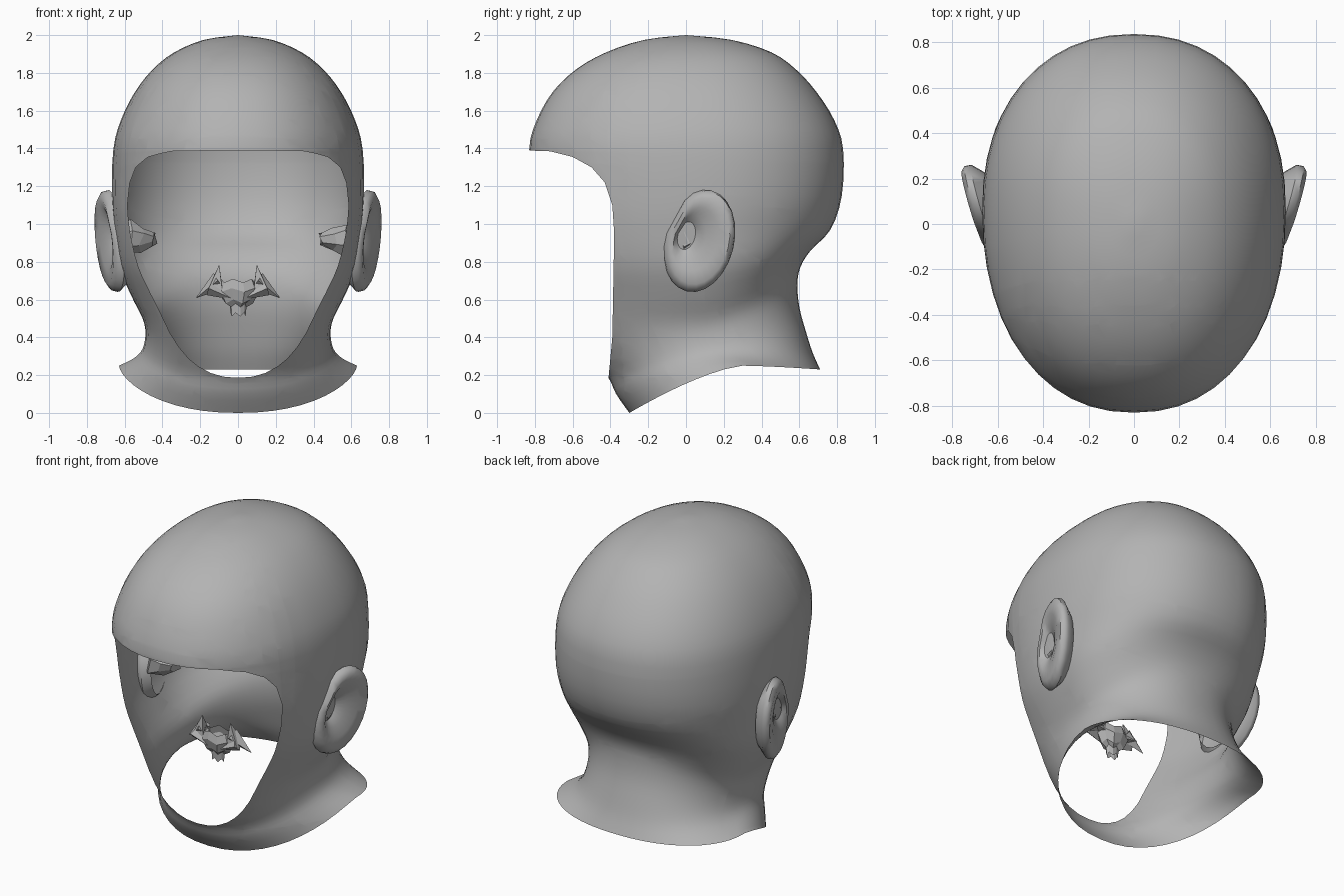
import bpy
import bmesh
import math
import random
from mathutils import Vector

random.seed(4)
if "Cube" in bpy.data.objects:
    bpy.data.objects.remove(bpy.data.objects["Cube"], do_unlink=True)

grey = bpy.data.materials.new("plain grey")
grey.use_nodes = True
colour = (0.45, 0.45, 0.45, 1)
grey.diffuse_color = colour
grey.node_tree.nodes["Principled BSDF"].inputs["Base Color"].default_value = colour


def finish(name, bm, smooth_angle=None):
    """Turn a bmesh into a named object, smooth shaded if an angle is given."""
    mesh = bpy.data.meshes.new(name)
    bm.to_mesh(mesh)
    bm.free()
    mesh.materials.append(grey)
    obj = bpy.data.objects.new(name, mesh)
    bpy.context.collection.objects.link(obj)
    if smooth_angle:
        bpy.ops.object.select_all(action="DESELECT")
        obj.select_set(True)
        bpy.context.view_layer.objects.active = obj
        bpy.ops.object.shade_smooth_by_angle(angle=math.radians(smooth_angle))
    return obj


def loft(bm, rings):
    """Join closed rings of points with quads."""
    rows = [[bm.verts.new(p) for p in ring] for ring in rings]
    count = len(rows[0])
    for low, high in zip(rows, rows[1:]):
        for i in range(count):
            j = (i + 1) % count
            bm.faces.new((low[i], low[j], high[j], high[i]))
    bmesh.ops.remove_doubles(bm, verts=bm.verts[:], dist=0.0005)


def catmull(a, b, c, d, t):
    return [0.5 * (2 * q + (r - p) * t + (2 * p - 5 * q + 4 * r - s) * t * t
                   + (3 * q - p - 3 * r + s) * t ** 3)
            for p, q, r, s in zip(a, b, c, d)]


def head_ring(row, count=48, power=2.2):
    """Tilted oval through a front, a side and a back point."""
    z_front, z_side, z_back, y_front, y_side, y_back, half_width = row
    points = []
    for i in range(count):
        angle = math.tau * i / count
        s, c = math.sin(angle), math.cos(angle)
        reach = abs(c) ** (2 / power)
        x = math.copysign(abs(s) ** (2 / power), s) * half_width
        y_end, z_end = (y_front, z_front) if c > 0 else (y_back, z_back)
        points.append((x, y_side + (y_end - y_side) * reach,
                       z_side + (z_end - z_side) * reach ** 1.4))
    return points


# Collar, neck and jaw: front, side, back heights, then front, side, back depths, half width
sections = [
    (0, .25, .23, -.3, .3, .71, .63),
    (.1, .29, .32, -.37, .2, .67, .55),
    (.185, .34, .43, -.41, .15, .635, .505),
    (.3, .42, .56, -.5, .12, .6, .49),
    (.45, .5, .68, -.6, .1, .59, .505),
    (.62, .62, .77, -.66, .1, .605, .565),
    (.78, .78, .86, -.72, .1, .66, .63),
]
# Skull: height, front, back, half width
for z, front, back, width in [
    (.97, -.76, .765, .655), (1.15, -.8, .825, .668), (1.395, -.83, .832, .66),
    (1.55, -.79, .785, .62), (1.7, -.705, .69, .545), (1.82, -.58, .58, .45),
    (1.91, -.42, .45, .335), (1.975, -.22, .24, .18), (2, 0, 0, 0),
]:
    sections.append((z, z, z, front, (front + back) / 2 + .08 * min(1, width), back, width))

rings = []
last = len(sections) - 1
for k in range(last):
    near = [sections[min(max(k + n, 0), last)] for n in (-1, 0, 1, 2)]
    rings += [head_ring(catmull(*near, step / 3)) for step in range(3)]
rings.append([(0, 0, 2)] * 48)

bm = bmesh.new()
loft(bm, rings)

# Face opening: slice along each side of a convex outline, then drop what lies inside
outline = [(-1, 1.395), (-.72, 1.385), (-.6, 1.355), (-.5, 1.3), (-.43, 1.22),
           (-.39, 1.1), (-.38, .95), (-.39, .4), (-.41, .187), (-1, .187)]
planes = []
for (y1, z1), (y2, z2) in zip(outline, outline[1:]):
    planes.append((Vector((0, y1, z1)), Vector((0, z1 - z2, y2 - y1)).normalized()))
for origin, normal in planes:
    bmesh.ops.bisect_plane(bm, geom=bm.verts[:] + bm.edges[:] + bm.faces[:],
                           plane_co=origin, plane_no=normal, dist=0.0001)
inside = [f for f in bm.faces
          if all((f.calc_center_median() - o).dot(n) < 0 for o, n in planes)]
bmesh.ops.delete(bm, geom=inside, context="FACES")
finish("head_shell", bm, 60)


# Ears: rounded rim, hollow and a crumpled canal reaching inside
def build_ear(name, side):
    bm = bmesh.new()
    rings = []
    tilt = math.radians(14)
    for scale, depth, inward in [
        (.8, -.1, 0), (1, -.045, 0), (.97, -.015, 0), (.85, .005, 0), (.62, 0, .3),
        (.42, -.02, .7), (.2, -.05, 1), (.12, -.08, 1),
    ]:
        ring = []
        for i in range(24):
            angle = math.tau * i / 24
            notch = 1 - .1 * math.exp(-((angle - 2.75) / .3) ** 2)
            u = .185 * scale * notch * math.cos(angle)
            v = .275 * scale * notch * math.sin(angle)
            y = .07 + u * math.cos(tilt) + v * math.sin(tilt) - .06 * inward
            z = .91 + v * math.cos(tilt) - u * math.sin(tilt) + .03 * inward
            x = .705 + depth + .28 * (y - .07) + .06 * (z - .91)
            ring.append((side * x, y, z))
        rings.append(ring)
    loft(bm, rings)
    bmesh.ops.recalc_face_normals(bm, faces=bm.faces[:])
    finish(name, bm, 50)


def build_canal(name, side):
    bm = bmesh.new()
    rings = []
    for x, radius in [(.64, .04), (.57, .1), (.51, .075), (.44, .04)]:
        rings.append([(side * (x + random.uniform(-.015, .015)),
                       radius * math.cos(math.tau * i / 7) * random.uniform(.7, 1.2),
                       .92 + radius * math.sin(math.tau * i / 7) * random.uniform(.7, 1.1))
                      for i in range(7)])
    loft(bm, rings)
    bmesh.ops.contextual_create(bm, geom=[e for e in bm.edges if e.is_boundary])
    finish(name, bm)


for label, side in (("left", 1), ("right", -1)):
    build_ear(label + "_ear", side)
    build_canal(label + "_ear_canal", side)

# Mouth pocket: open faceted bowl with folded spikes on both sides
bm = bmesh.new()
loft(bm, [[(r * math.cos(math.tau * i / 10), -.2 + .6 * r * math.sin(math.tau * i / 10),
            z + .02 * (i % 2)) for i in range(10)]
          for z, r in [(.51, .04), (.56, .045), (.58, .08), (.64, .11), (.69, .09)]])
finish("mouth_pocket", bm)


def build_spike(name, base, tip, radius):
    bm = bmesh.new()
    base, tip = Vector(base), Vector(tip)
    bmesh.ops.create_cone(bm, segments=4, radius1=radius, radius2=.002,
                          depth=(tip - base).length, cap_ends=True)
    obj = finish(name, bm)
    obj.location = (base + tip) / 2
    obj.rotation_euler = (tip - base).to_track_quat("Z", "Y").to_euler()


for label, side in (("left", 1), ("right", -1)):
    build_spike(label + "_mouth_upper_fold", (side * .12, -.2, .65), (side * .1, -.22, .78), .055)
    build_spike(label + "_mouth_corner_fold", (side * .1, -.2, .7), (side * .22, -.18, .61), .05)
    build_spike(label + "_mouth_inner_fold", (side * .15, -.22, .66), (side * .02, -.24, .6), .04)
